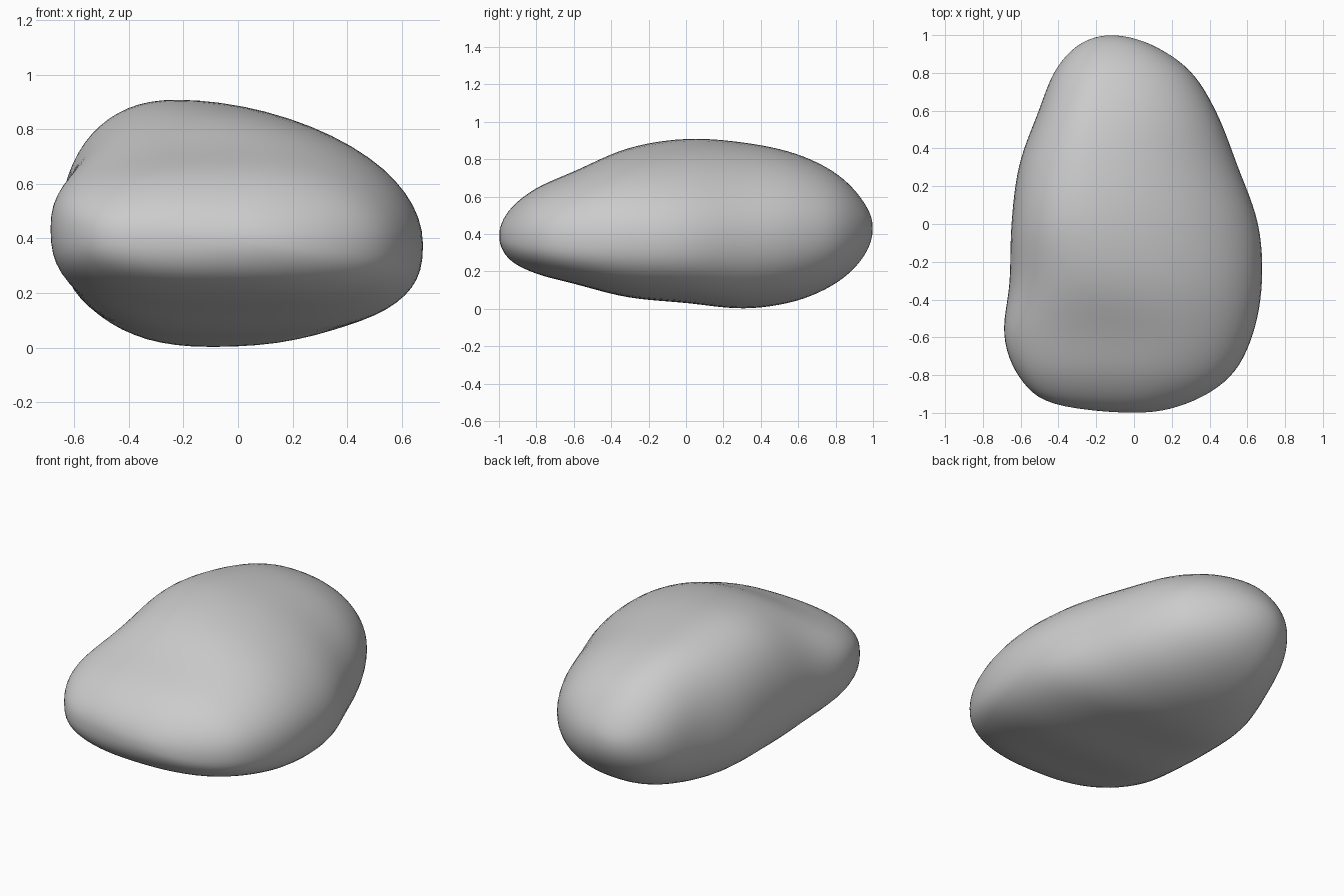
import bpy, bmesh, math
from mathutils import Vector

cube = bpy.data.objects.get("Cube")
if cube:
    bpy.data.objects.remove(cube, do_unlink=True)

SIDES = 64      # points around each section
STEPS = 6       # smooth steps between sections

# Sections from back to front:
# left x, right x, bottom z, top z, bottom x, top x, left z, right z,
# then fullness of left shoulder, right shoulder and underside
SECTIONS = [
    (-.29, .09, .28, .57, -.1, -.12, .43, .42, 2, 2, 2.1),
    (-.42, .3, .14, .72, -.1, -.15, .43, .41, 2, 2, 2.2),
    (-.51, .44, .04, .83, -.1, -.2, .43, .4, 2.1, 2, 2.3),
    (-.61, .55, 0, .89, -.1, -.22, .43, .39, 2.2, 1.9, 2.4),
    (-.65, .66, .03, .91, -.08, -.22, .43, .38, 2.3, 1.9, 2.6),
    (-.66, .68, .06, .86, -.05, -.15, .43, .38, 2.2, 2, 2.7),
    (-.69, .63, .13, .74, 0, 0, .44, .37, 2.5, 2.1, 2.8),
    (-.61, .51, .19, .64, 0, 0, .42, .37, 2.6, 2.1, 2.6),
    (-.43, .28, .27, .52, -.03, -.03, .4, .37, 2.3, 2.1, 2.3),
]


def power(value, fullness):
    return abs(value) ** (2 / fullness)


def section_ring(y, row):
    """Closed section made of four joined quarter curves."""
    left, right, low, high, low_x, high_x, left_z, right_z = row[:8]
    left_full, right_full, under_full = row[8:]
    ring = []
    for k in range(SIDES):
        a = math.tau * k / SIDES
        c, s = math.cos(a), math.sin(a)
        mid_x = high_x if s >= 0 else low_x
        side_x, side_z = (right, right_z) if c >= 0 else (left, left_z)
        end_z = high if s >= 0 else low
        n = under_full if s < 0 else right_full if c > 0 else left_full
        ring.append(Vector((mid_x + (side_x - mid_x) * power(c, n), y,
                            side_z + (end_z - side_z) * power(s, n))))
    return ring


def spline(a, b, c, d, t):
    return b + (c - a) * (t / 2) + (a * 2 - b * 5 + c * 4 - d) * (t * t / 2) \
        + (b * 3 - a - c * 3 + d) * (t ** 3 / 2)


def opposite(ring):
    half = SIDES // 2
    return ring[half:] + ring[:half]


# Key rings, closed by a single point at each end
last = len(SECTIONS) + 1
back_tip, front_tip = Vector((-.12, 1, .43)), Vector((0, -1, .39))
keys = [[back_tip] * SIDES]
keys += [section_ring(math.cos(math.pi * (i + 1) / last), row)
         for i, row in enumerate(SECTIONS)]
keys += [[front_tip] * SIDES]
padded = [opposite(keys[1])] + keys + [opposite(keys[-2])]

# Smooth rings between the keys
rings = []
for i in range(last):
    for j in range(STEPS):
        rings.append([spline(*points, j / STEPS)
                      for points in zip(*padded[i:i + 4])])

# Skin the boulder
bm = bmesh.new()
loops = [[bm.verts.new(p) for p in ring] for ring in rings[1:]]
tips = [bm.verts.new(back_tip), bm.verts.new(front_tip)]
for k in range(SIDES):
    n = (k + 1) % SIDES
    bm.faces.new((tips[0], loops[0][k], loops[0][n]))
    bm.faces.new((tips[1], loops[-1][n], loops[-1][k]))
    for one, two in zip(loops, loops[1:]):
        bm.faces.new((one[k], two[k], two[n], one[n]))
# Soften the joints between quarter curves
for _ in range(3):
    bmesh.ops.smooth_vert(bm, verts=bm.verts, factor=.5, use_axis_x=True,
                          use_axis_y=True, use_axis_z=True)
bmesh.ops.recalc_face_normals(bm, faces=bm.faces)
mesh = bpy.data.meshes.new("boulder")
bm.to_mesh(mesh)
bm.free()
mesh.shade_smooth()

# Plain stone colour
stone = bpy.data.materials.new("stone grey")
stone.use_nodes = True
colour = (.6, .6, .6, 1)
stone.diffuse_color = colour
stone.node_tree.nodes["Principled BSDF"].inputs["Base Color"].default_value = colour
mesh.materials.append(stone)

boulder = bpy.data.objects.new("boulder", mesh)
bpy.context.collection.objects.link(boulder)
